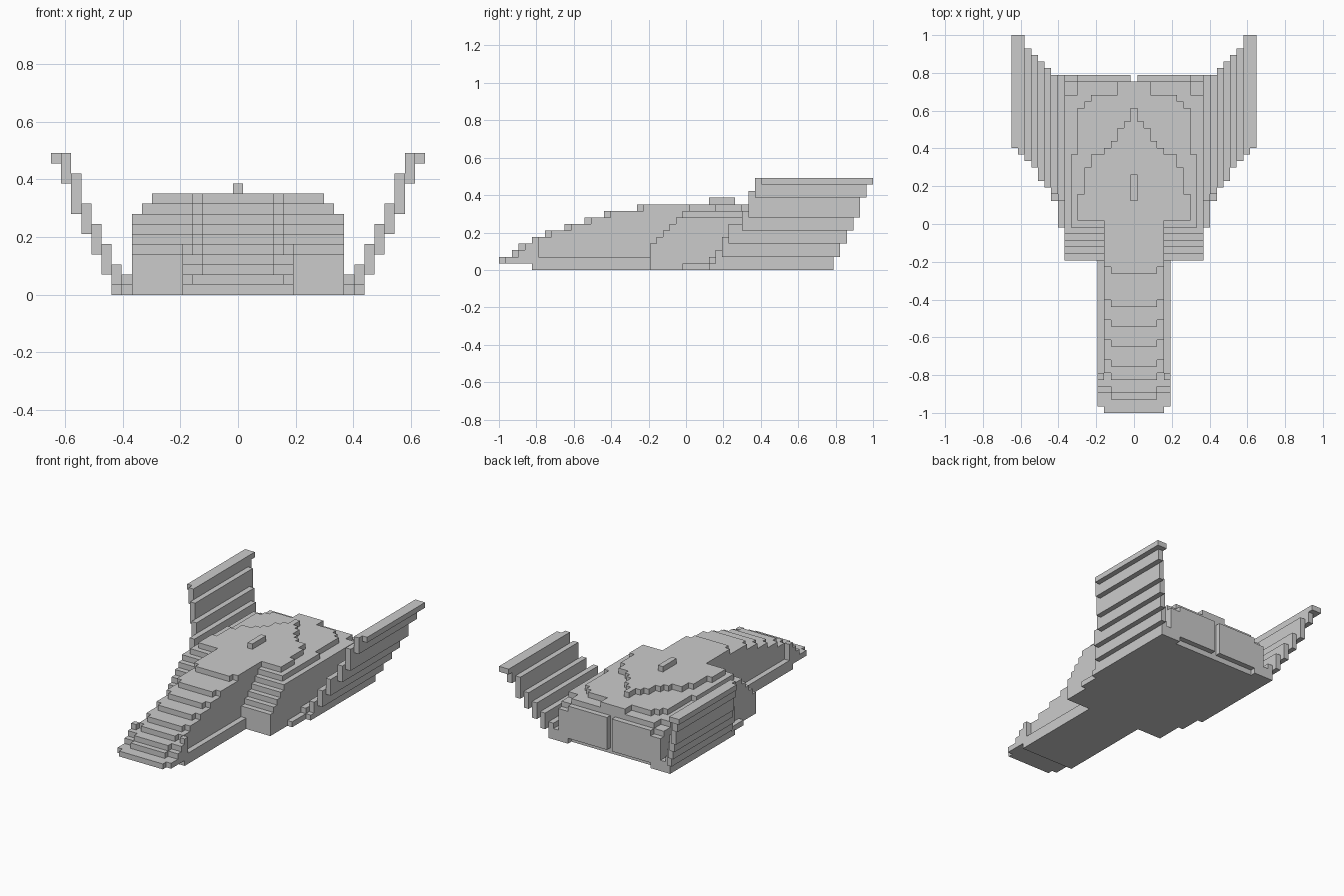
import bpy, bmesh

if "Cube" in bpy.data.objects:
    bpy.data.objects.remove(bpy.data.objects["Cube"])

V = 2 / 57  # cell size of the blocky grid


def row(y):
    return round((y + 1) / V)


def fill(cells, c0, c1, y0, y1, k0, k1):
    # mirrored block: columns c0..c1 on both sides, y range, layers k0..k1-1
    for c in range(c0, c1 + 1):
        for n in range(row(y0), row(y1)):
            for k in range(k0, k1):
                cells.add((c, n, k))
                cells.add((-c, n, k))


parts = {name: set() for name in ("nose", "hull", "rear_panels", "wings", "top_fin")}

# Nose: stepped wedge, each layer starts further back
nose = parts["nose"]
starts = [-0.82, -1.0, -0.93, -0.895, -0.825, -0.755, -0.65, -0.545, -0.44, -0.26]
for k, y in enumerate(starts):
    fill(nose, 0, 3, y, 0.02, k, k + 1)
    fill(nose, 4, 4, y if k < 2 else y + V, 0.02, k, k + 1)
fill(nose, 5, 5, -0.82, -0.19, 0, 1)
fill(nose, 5, 5, -0.965, -0.19, 1, 2)
for k, y in ((2, -0.895), (3, -0.86), (4, -0.825)):
    fill(nose, 5, 5, y, -0.79, k, k + 1)

# Hull: sloped front shoulders and layered roof
hull = parts["hull"]
fronts = [-0.19, -0.19, -0.19, -0.19, -0.155, -0.12, -0.085, -0.05]
for k, y in enumerate(fronts):
    fill(hull, 0, 10, y, 0.69 if k == 7 else 0.755, k, k + 1)
fill(hull, 0, 8, 0.69, 0.755, 7, 8)
for w, y in ((9, 0.38), (8, 0.62), (7, 0.65), (6, 0.69), (2, 0.755)):
    fill(hull, 0, w, -0.015, y, 8, 9)
for w, y in ((8, 0.17), (7, 0.30), (6, 0.37), (4, 0.41), (3, 0.445), (2, 0.51), (1, 0.55), (0, 0.62)):
    fill(hull, 0, w, 0.02, y, 9, 10)

# Rear panels either side of a centre gap
fill(parts["rear_panels"], 1, 10, 0.755, 0.79, 1, 6)
fill(parts["rear_panels"], 1, 8, 0.755, 0.79, 6, 7)
fill(parts["rear_panels"], 9, 10, 0.755, 0.79, 0, 1)

# Wings: staircase of thin upright strips (column, front, rear, layers)
for c, y0, y1, k0, k1 in (
        (11, -0.015, 0.79, 0, 1), (11, 0.125, 0.79, 1, 2),
        (12, 0.125, 0.79, 0, 1), (12, 0.16, 0.79, 1, 3),
        (13, 0.19, 0.825, 2, 5), (14, 0.23, 0.86, 4, 7),
        (15, 0.29, 0.895, 6, 9), (16, 0.33, 0.93, 8, 12),
        (17, 0.37, 0.965, 11, 13), (17, 0.37, 1.0, 13, 14),
        (18, 0.405, 1.0, 13, 14)):
    fill(parts["wings"], c, c, y0, y1, k0, k1)

# Small fin on the roof
fill(parts["top_fin"], 0, 0, 0.125, 0.265, 10, 11)

solid = set().union(*parts.values())
FACES = {
    (1, 0, 0): ((1, 0, 0), (1, 1, 0), (1, 1, 1), (1, 0, 1)),
    (-1, 0, 0): ((0, 0, 0), (0, 0, 1), (0, 1, 1), (0, 1, 0)),
    (0, 1, 0): ((0, 1, 0), (0, 1, 1), (1, 1, 1), (1, 1, 0)),
    (0, -1, 0): ((0, 0, 0), (1, 0, 0), (1, 0, 1), (0, 0, 1)),
    (0, 0, 1): ((0, 0, 1), (1, 0, 1), (1, 1, 1), (0, 1, 1)),
    (0, 0, -1): ((0, 0, 0), (0, 1, 0), (1, 1, 0), (1, 0, 0)),
}


def build(name, cells):
    # skin the outside of the cells, then merge flat areas
    bm = bmesh.new()
    verts = {}
    for c, n, k in sorted(cells):
        for (dx, dy, dz), corners in FACES.items():
            if (c + dx, n + dy, k + dz) in solid:
                continue
            loop = []
            for a, b, d in corners:
                key = (c + a, n + b, k + d)
                if key not in verts:
                    verts[key] = bm.verts.new(((key[0] - 0.5) * V, key[1] * V - 1, key[2] * V))
                loop.append(verts[key])
            bm.faces.new(loop)
    bmesh.ops.dissolve_limit(bm, angle_limit=0.02, verts=bm.verts[:], edges=bm.edges[:])
    mesh = bpy.data.meshes.new(name)
    bm.to_mesh(mesh)
    bm.free()
    bpy.context.collection.objects.link(bpy.data.objects.new(name, mesh))


taken = set()
for name, cells in parts.items():
    build(name, cells - taken)
    taken |= cells
